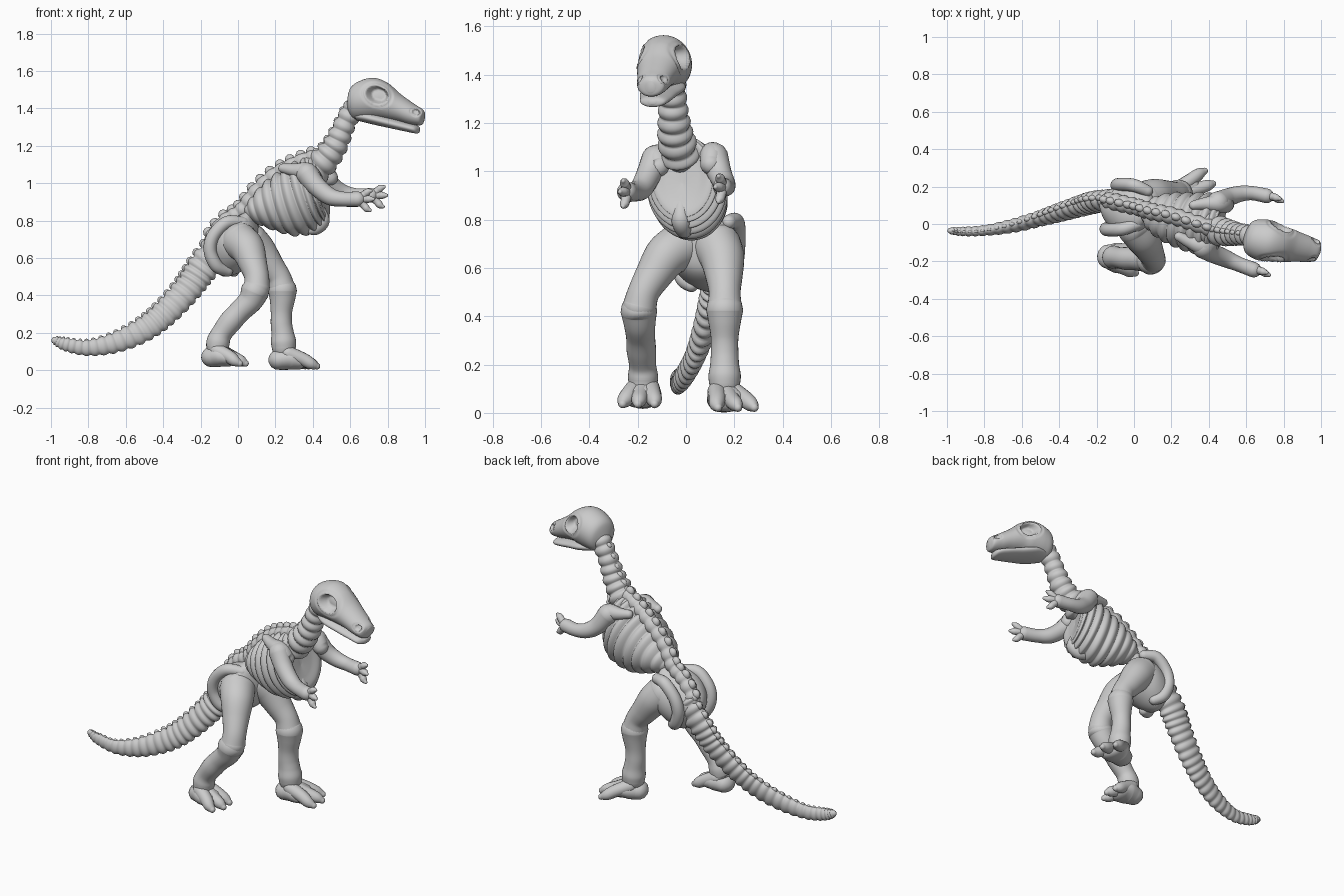
import bpy, bmesh, math
from mathutils import Vector, Matrix

YAW = math.radians(-14)
LAT = Vector((-math.sin(YAW), math.cos(YAW), 0))   # sideways direction of the turned body


def spline(pts, t):
    """Catmull-Rom through tuples of any length, t in 0..len-1."""
    n = len(pts) - 1
    i = min(int(t), n - 1)
    f = t - i
    p0, p1, p2, p3 = (pts[max(0, min(n, i + k))] for k in (-1, 0, 1, 2))
    return [0.5 * (2 * b + (c - a) * f + (2 * a - 5 * b + 4 * c - d) * f * f
                   + (3 * b - a - 3 * c + d) * f ** 3) for a, b, c, d in zip(p0, p1, p2, p3)]


def skin(name, rings, segs):
    """Closed surface through rings of (centre, u, v)."""
    bm = bmesh.new()
    loops = []
    for c, u, v in rings:
        loops.append([bm.verts.new(c + u * math.cos(a) + v * math.sin(a))
                      for a in (2 * math.pi * k / segs for k in range(segs))])
    for a, b in zip(loops, loops[1:]):
        for k in range(segs):
            bm.faces.new((a[k], a[(k + 1) % segs], b[(k + 1) % segs], b[k]))
    bm.faces.new(loops[0][::-1])
    bm.faces.new(loops[-1])
    bmesh.ops.recalc_face_normals(bm, faces=bm.faces)
    return finish(name, bm)


def finish(name, bm):
    me = bpy.data.meshes.new(name)
    bm.to_mesh(me)
    bm.free()
    me.polygons.foreach_set("use_smooth", [True] * len(me.polygons))
    ob = bpy.data.objects.new(name, me)
    bpy.context.collection.objects.link(ob)
    return ob


def frame(pts, t):
    n = len(pts) - 1
    c = spline(pts, t)
    T = (Vector(spline(pts, min(n, t + .02))[:3]) - Vector(spline(pts, max(0, t - .02))[:3])).normalized()
    u = (LAT - T * LAT.dot(T)).normalized()
    return Vector(c[:3]), T, u, T.cross(u), c[3], c[-1]


def vertebrae(n, count, amp):
    return lambda t: 1 + amp * (abs(math.sin(math.pi * count * t / n)) - 0.7)


def tube(name, pts, segs=20, steps=8, ripple=lambda t: 1):
    """Round-ended tube; points are (x, y, z, side radius[, height radius])."""
    n = len(pts) - 1
    rings = []
    for k in range(n * steps + 1):
        t = k / steps
        c, T, u, v, a, b = frame(pts, t)
        s = ripple(t)
        ring = [(c, u * a * s, v * b * s)]
        if k in (0, n * steps):
            d = -1 if k == 0 else 1
            caps = [(c + T * d * min(a, b) * math.sin(q), u * a * s * math.cos(q), v * b * s * math.cos(q))
                    for q in (.4, .8, 1.2, 1.5)]
            ring = caps[::-1] + ring if d < 0 else ring + caps
        rings += ring
    return skin(name, rings, segs)


def hull(name, secs, segs=48, steps=12, ripple=lambda t: 1):
    """Loft of upright sections (top x, top z, bottom x, bottom z, y, half width)."""
    rings = []
    for k in range((len(secs) - 1) * steps + 1):
        t = k / steps
        tx, tz, bx, bz, y, w = spline(secs, t)
        s = ripple(t)
        rings.append((Vector(((tx + bx) / 2, y, (tz + bz) / 2)), LAT * w * s,
                      Vector(((tx - bx) / 2, 0, (tz - bz) / 2)) * s))
    return skin(name, rings, segs)


def processes(name, pts, count, size, reach):
    """Row of bony knobs along the upper side of a path."""
    bm = bmesh.new()
    for k in range(count):
        c, T, u, v, a, b = frame(pts, (len(pts) - 1) * (k + .5) / count)
        v = v if v.z > 0 else -v
        s = size * (b / pts[0][-1])
        p = c + v * b * reach
        m = Matrix((T * s, u * s * .75, v * s * 1.1)).transposed().to_4x4()
        bmesh.ops.create_icosphere(bm, subdivisions=2, radius=1, matrix=Matrix.Translation(p) @ m)
    return finish(name, bm)


# Tail
tail = [(-.08, .125, .68, .06, .09), (-.19, .12, .545, .055, .084), (-.27, .10, .435, .052, .077),
        (-.385, .065, .31, .046, .072), (-.5, .03, .22, .04, .066), (-.65, -.01, .15, .036, .055),
        (-.8, -.035, .12, .028, .042), (-.92, -.04, .138, .024, .035), (-.98, -.036, .16, .018, .022)]
tube("tail", tail, 24, 22, vertebrae(8, 27, .2))
processes("tail_processes", tail, 27, .026, .88)

# Back and neck vertebrae
back = [(-.14, .125, .70, .045), (-.07, .11, .79, .045), (.02, .09, .85, .045), (.1, .065, .95, .045),
        (.2, .045, 1.04, .045), (.31, .01, 1.10, .045), (.42, -.025, 1.14, .045)]
tube("back_spine", back, 20, 16, vertebrae(6, 13, .2))
processes("back_processes", back, 13, .03, .75)
neck = [(.40, -.02, 1.06, .085), (.47, -.04, 1.13, .075), (.525, -.05, 1.21, .065),
        (.565, -.055, 1.30, .057), (.61, -.06, 1.39, .055), (.65, -.07, 1.45, .045)]
tube("neck", neck, 24, 18, vertebrae(5, 9, .2))
processes("neck_processes", neck[:-1], 7, .03, .8)

# Rib cage with ripples for the ribs
hull("rib_cage",
     [(.03, .86, .07, .79, .075, .03), (.07, .92, .12, .775, .06, .09), (.14, 1.0, .22, .74, .04, .13),
      (.22, 1.06, .32, .72, .02, .15), (.30, 1.11, .42, .745, .005, .163), (.38, 1.14, .467, .785, -.01, .15),
      (.43, 1.14, .478, .82, -.015, .12), (.425, 1.10, .46, .88, -.015, .07), (.43, 1.04, .44, .95, -.015, .01)],
     56, 20, lambda t: 1 + .12 * (abs(math.sin(math.pi * t * 1.6)) - .65) * max(0, min(1, 6 - t)))
# Breast bone
tube("breast_bone", [(.435, -.02, .86, .03), (.45, -.02, .80, .04), (.42, -.01, .76, .035), (.38, 0, .75, .025)])

# Pelvis with raised blade rims
hull("pelvis", [(-.19, .66, -.12, .53, .12, .03), (-.16, .72, -.07, .50, .105, .10), (-.08, .79, .01, .525, .08, .15),
                (0, .825, .09, .59, .065, .145), (.05, .85, .11, .70, .065, .085), (.07, .86, .1, .79, .065, .03)])
for side, k in (("left", 1), ("right", -1)):
    tube(side + "_pelvis_rim", [(x + LAT.x * k * w, .09 + LAT.y * k * w, z, r) for x, w, z, r in (
        (.05, .09, .79, .03), (-.03, .12, .79, .035), (-.10, .125, .72, .035), (-.12, .12, .64, .035),
        (-.09, .105, .56, .035), (-.04, .07, .53, .03))])

# Skull and jaw
skull = hull("skull", [(.585, 1.42, .60, 1.37, -.065, .03), (.605, 1.51, .625, 1.34, -.068, .085),
                       (.66, 1.55, .67, 1.335, -.08, .108), (.73, 1.563, .74, 1.34, -.095, .113),
                       (.80, 1.535, .79, 1.34, -.11, .1), (.87, 1.475, .86, 1.33, -.122, .082),
                       (.94, 1.425, .92, 1.315, -.135, .069), (.985, 1.395, .975, 1.31, -.145, .055),
                       (.998, 1.375, .99, 1.325, -.147, .02)], 72, 14)
hull("lower_jaw", [(.64, 1.385, .64, 1.335, -.075, .06), (.72, 1.38, .72, 1.315, -.092, .093),
                   (.82, 1.352, .82, 1.293, -.112, .08), (.9, 1.328, .90, 1.276, -.125, .067),
                   (.95, 1.312, .955, 1.266, -.137, .052), (.97, 1.298, .97, 1.276, -.14, .015)])

# Eye sockets and nostrils pressed into the skull, with raised rims
FWD = Vector((LAT.y, -LAT.x, 0))
for ex, ey, ez, ra, rb, depth, off in ((.765, -.10, 1.472, .064, .048, .06, .02), (.962, -.138, 1.38, .022, .016, .018, .015)):
    for v in skull.data.vertices:
        d = v.co - Vector((ex, ey, ez))
        side = d.dot(LAT)
        if abs(side) < off:
            continue
        f, h = d.dot(FWD), d.z
        f, h = f * .9 - h * .43, f * .43 + h * .9
        r = math.hypot(f / ra, h / rb)
        push = min(depth, abs(side) - .01) * min(1, (1 - r) * 2.5) if r < 1 else -.006 * max(0, math.sin((r - 1) / .4 * math.pi)) if r < 1.4 else 0
        v.co -= LAT * math.copysign(push, side)

# Arms, shoulder blades and hands
arms = {"right": [(.37, -.125, 1.05, .06), (.42, -.155, .985, .052), (.49, -.185, .93, .047), (.56, -.215, .915, .04),
                  (.64, -.245, .915, .041)],
        "left": [(.45, .115, 1.06, .06), (.50, .14, .99, .05), (.56, .16, .95, .044), (.63, .165, .935, .038),
                 (.71, .15, .935, .039)]}
for side, p in arms.items():
    tube(side + "_arm", p)
    sx, sy, sz, _ = p[0]
    tube(side + "_shoulder_blade", [(sx + .04, sy * .9, sz - .03, .045), (sx, sy * .95, sz + .01, .05),
                                    (sx - .07, sy * .85 + .01, sz + .02, .035), (sx - .13, sy * .7 + .02, sz + .03, .025)])
    wx, wy, wz, _ = p[-1]
    for i, (dx, dy, dz) in enumerate(((.07, -.015, .045), (.083, -.028, 0), (.065, -.015, -.06))):
        tube(f"{side}_finger_{i + 1}", [(wx, wy, wz, .026), (wx + dx * .5, wy + dy * .3, wz + dz * .55, .02),
                                        (wx + dx * .75, wy + dy * .7, wz + dz * .85, .019), (wx + dx, wy + dy, wz + dz, .01)], 12, 5)

# Legs: thigh, shin with flared knobs at both ends, then foot placement, turn and size
legs = {"right": ([(.01, -.02, .69, .10), (.05, -.08, .65, .092), (.08, -.135, .57, .076), (.10, -.175, .50, .066), (.10, -.192, .44, .07)],
                  [(.09, -.195, .42, .076), (.065, -.192, .37, .066), (.01, -.188, .315, .06), (-.04, -.185, .26, .061),
                   (-.085, -.18, .20, .056), (-.105, -.178, .155, .062), (-.11, -.178, .12, .06)],
                  (-.125, -.176, .015), -8, .9),
        "left": ([(.06, .13, .69, .10), (.11, .15, .64, .092), (.17, .158, .56, .076), (.215, .16, .50, .066), (.232, .16, .45, .07)],
                 [(.238, .16, .425, .077), (.237, .16, .38, .068), (.232, .16, .31, .057), (.232, .16, .25, .057),
                  (.238, .16, .20, .06), (.243, .16, .155, .067), (.245, .16, .12, .064)],
                 (.237, .155, .0), 18, 1.05)}
for side, (thigh, shin, (fx, fy, fz), turn, s) in legs.items():
    tube(side + "_thigh", thigh, 28)
    tube(side + "_shin", shin, 28)
    # Foot pad and toes
    ca, sa = math.cos(math.radians(turn)), math.sin(math.radians(turn))

    def at(f, w, z, *r):
        return (fx + (f * ca - w * sa) * s, fy + (f * sa + w * ca) * s, fz + z) + r
    tube(side + "_foot", [at(-.02, 0, .056, .064, .054), at(.03, 0, .06, .08, .058), at(.08, 0, .05, .08, .046)], 24)
    for i, (w, spread, ln) in enumerate(((-.055, -.015, .16), (0, 0, .185), (.055, .015, .165))):
        tube(f"{side}_toe_{i + 1}", [at(.02, w * .6, .09, .04), at(.09, w, .06, .036),
                                     at(ln - .03, w + spread, .036, .031), at(ln, w + spread * 1.3, .022, .018)], 14, 6)
